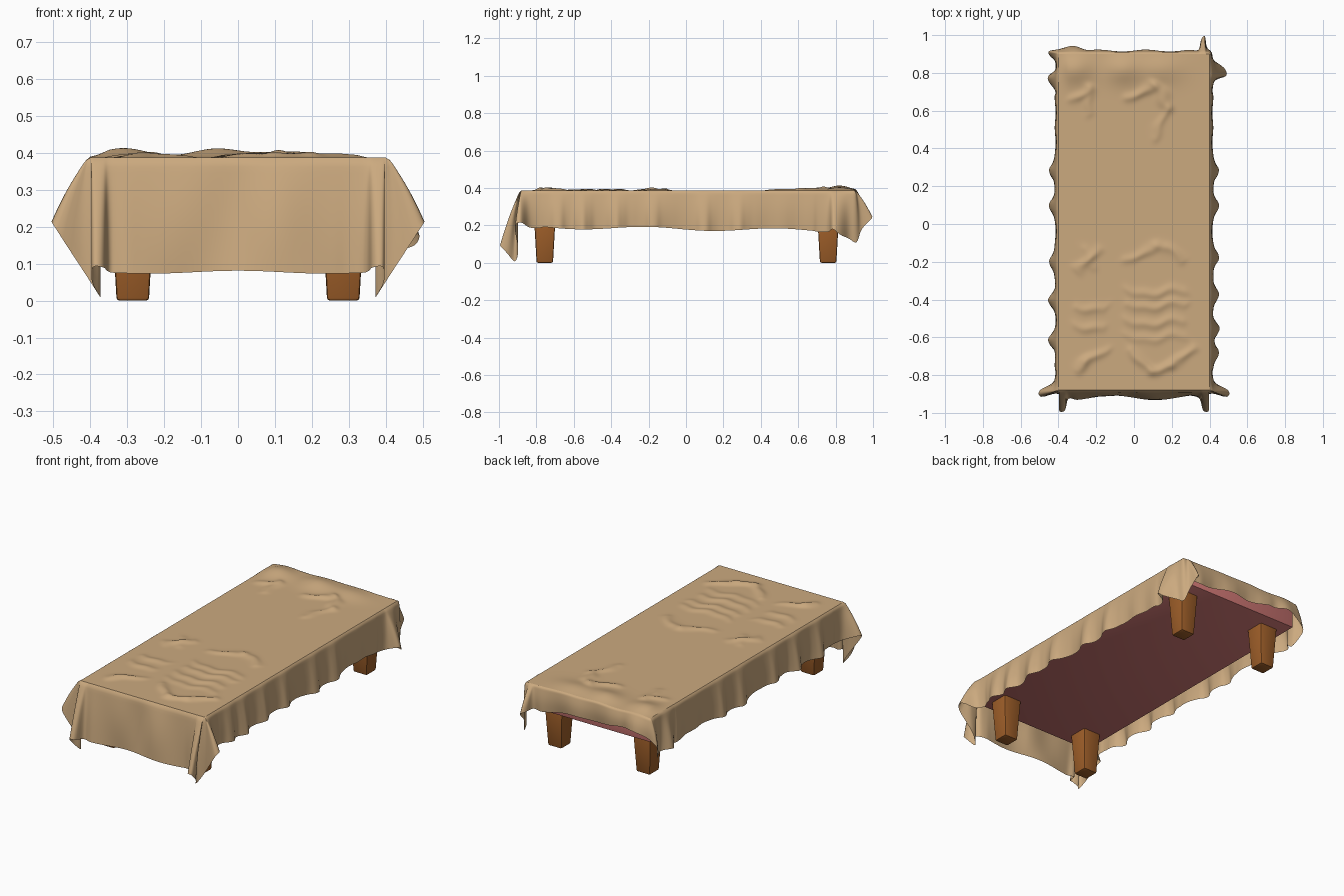
import bpy, bmesh, math
from mathutils import Vector

if "Cube" in bpy.data.objects:
    bpy.data.objects.remove(bpy.data.objects["Cube"])

X, Y0, Y1, TOP = 0.40, -0.88, 0.90, 0.387


def material(name, rgb):
    m = bpy.data.materials.new(name)
    m.diffuse_color = (*rgb, 1)
    m.use_nodes = True
    m.node_tree.nodes["Principled BSDF"].inputs["Base Color"].default_value = m.diffuse_color
    return m


CLOTH = material("tan cloth", (0.60, 0.40, 0.212))
PINK = material("dusty red base", (0.62, 0.185, 0.175))
WOOD = material("brown wood", (0.34, 0.112, 0.022))


def finish(name, bm, mat, angle):
    bmesh.ops.recalc_face_normals(bm, faces=bm.faces)
    me = bpy.data.meshes.new(name)
    bm.to_mesh(me)
    bm.free()
    ob = bpy.data.objects.new(name, me)
    bpy.context.collection.objects.link(ob)
    me.materials.append(mat)
    bpy.ops.object.select_all(action='DESELECT')
    ob.select_set(True)
    bpy.context.view_layer.objects.active = ob
    bpy.ops.object.shade_smooth_by_angle(angle=math.radians(angle))
    return ob


def gauss(d, w):
    return math.exp(-(d / w) ** 2)


# Creases on the cloth top: x1, y1, x2, y2, height
RIDGES = [(-.04, -.2, .11, -.1, .009), (.11, -.1, .26, -.2, .009),
          (-.03, -.36, .26, -.36, .008), (-.04, -.43, .26, -.43, .008),
          (-.03, -.52, .26, -.52, .008), (-.03, -.6, .27, -.6, .006),
          (-.03, -.67, .1, -.765, .012), (.1, -.765, .2, -.765, .012), (.2, -.765, .3, -.66, .012),
          (-.29, -.24, -.2, -.13, .009), (-.27, -.12, -.2, -.22, .007),
          (-.3, -.44, -.16, -.44, .008), (-.3, -.54, -.16, -.54, .008),
          (-.29, -.77, -.25, -.7, .012), (-.25, -.71, -.16, -.67, .010),
          (-.04, .66, .1, .75, .012), (.1, .75, .19, .6, .013), (.19, .6, .1, .47, .008),
          (-.33, .65, -.25, .73, .011), (-.25, .73, -.23, .6, .008)]


def height(x, y):
    z = TOP
    # gentle warp keeps the creases from looking ruled
    wx = x + .012 * math.sin(y * 23 + 1) + .006 * math.sin(y * 51)
    wy = y + .014 * math.sin(x * 21) + .006 * math.sin(x * 47 + 2)
    for x1, y1, x2, y2, h in RIDGES:
        dx, dy = x2 - x1, y2 - y1
        u = ((wx - x1) * dx + (wy - y1) * dy) / (dx * dx + dy * dy)
        t = max(0, min(1, u))
        d = math.hypot(wx - x1 - t * dx, wy - y1 - t * dy)
        z += h * (.65 + .35 * math.sin(math.pi * t)) * gauss(d, .024)
    # rumpled swell at the back end
    back = gauss(y - 0.82, 0.075)
    z += back * (.026 * gauss(x + .31, .09) + .024 * gauss(x + .06, .09) + .017 * gauss(x - .14, .12))
    fade = min(1, max(0, (X - abs(x)) / 0.05))
    return min(.416, TOP + (z - TOP) * (0.3 + 0.7 * fade))


# Hem corners, counter-clockwise: x, y, z
FRONT_LEFT = [(-.412, -.79, .185), (-.43, -.84, .19), (-.50, -.882, .215), (-.49, -.915, .19),
              (-.412, -.897, .07), (-.372, -.915, .008), (-.395, -.955, .05), (-.393, -.992, .09),
              (-.365, -.985, .09), (-.347, -.925, .077)]
BACK_RIGHT = [(.412, .71, .165), (.43, .76, .165), (.488, .785, .18), (.478, .825, .15),
              (.42, .87, .13), (.405, .912, .11), (.385, .94, .18), (.375, .995, .24),
              (.355, .975, .25), (.34, .92, .255)]
BACK_LEFT = [(-.25, .92, .30), (-.32, .943, .305), (-.40, .925, .28), (-.45, .915, .24),
             (-.445, .89, .20), (-.415, .86, .145), (-.412, .82, .17), (-.452, .785, .18),
             (-.452, .755, .175), (-.412, .70, .17)]


def side(y, bumps):
    x = .414 + .004 * math.sin(y * 40) + sum(.04 * gauss(y - b, .045) for b in bumps)
    return x, y, .181 + .009 * math.sin(y * 9 + 3.5) - .012 * y


hem = list(FRONT_LEFT)
for i in range(1, 16):                                   # front
    x = -.347 + .694 * i / 16
    hem.append((x, -.920 - .012 * math.sin(x * 14), .077 + .004 * math.cos(x * 13)))
hem += [(-x, y, z) for x, y, z in reversed(FRONT_LEFT)]
ys = [-.76 + .03 * i for i in range(49)]
hem += [side(y, (.28, .1, -.18, -.37, -.55, -.68)) for y in ys]     # right
hem += BACK_RIGHT
for i in range(1, 12):                                   # back
    x = .34 - .59 * i / 12
    hem.append((x, .915 + .008 * math.sin(x * 25), .255 + .045 * i / 12 + .008 * math.sin(x * 17)))
hem += BACK_LEFT
for y in reversed(ys):                                   # left
    x, y, z = side(y, (.28, .1, -.2, -.4, -.62))
    hem.append((-x, y, z))
hem = [Vector(p) for p in hem]


def smooth_loop(pts, sub):
    out, n = [], len(pts)
    for i in range(n):
        a, b, c, d = (pts[(i + k) % n] for k in (-1, 0, 1, 2))
        for s in range(sub):
            t = s / sub
            out.append(.5 * (2 * b + (c - a) * t + (2 * a - 5 * b + 4 * c - d) * t * t
                             + (3 * b - a - 3 * c + d) * t ** 3))
    return out


# Draped cloth: rumpled top sheet plus hanging skirt
bm = bmesh.new()
NX, NY = 90, 200
grid = []
for j in range(NY + 1):
    y = Y0 + (Y1 - Y0) * j / NY
    row = []
    for i in range(NX + 1):
        x = -X + 2 * X * i / NX
        row.append(bm.verts.new((x, y, height(x, y))))
    grid.append(row)
for j in range(NY):
    for i in range(NX):
        bm.faces.new((grid[j][i], grid[j][i + 1], grid[j + 1][i + 1], grid[j + 1][i]))
ROWS = 14
columns = []
for p in smooth_loop(hem, 4):
    x, y = max(-X, min(X, p.x)), max(Y0, min(Y1, p.y))
    top = Vector((x, y, height(x, y)))
    out = Vector((p.x - x, p.y - y, 0))
    out = out.normalized() if out.length > 1e-5 else out
    col = []
    for r in range(ROWS + 1):
        t = (r / ROWS) ** 1.3
        v = top.lerp(p, t) + out * .008 * (1 - t) * min(1, t * 25)
        v += out * .006 * math.sin(math.pi * t)
        if y == Y0:                                      # broad swags on the front drop
            v.y += .008 * math.sin(math.pi * t) * math.sin(x * 24 + 2) * max(0, 1 - abs(x) / .38)
        col.append(bm.verts.new(v))
    columns.append(col)
for k, a in enumerate(columns):
    b = columns[(k + 1) % len(columns)]
    for r in range(ROWS):
        bm.faces.new((a[r], a[r + 1], b[r + 1], b[r]))
bmesh.ops.remove_doubles(bm, verts=bm.verts, dist=0.0003)
finish("draped_cloth", bm, CLOTH, 75)


def block(name, centre, half, z0, z1, taper, bevel, mat):
    bm = bmesh.new()
    bmesh.ops.create_cube(bm, size=2)
    for v in bm.verts:
        s = 1 if v.co.z > 0 else taper
        v.co = (centre[0] + v.co.x * half[0] * s, centre[1] + v.co.y * half[1] * s,
                z1 if v.co.z > 0 else z0)
    bmesh.ops.bevel(bm, geom=bm.edges[:], offset=bevel, segments=2, profile=0.5, affect='EDGES')
    finish(name, bm, mat, 40)


# Upholstered slab under the cloth
block("padded_base", (0, .01), (.395, .882), .243, .382, 1, .005, PINK)
# Four tapered feet
for fb, y in (("front", -.755), ("back", .76)):
    for lr, x in (("left", -.285), ("right", .285)):
        block(f"{fb}_{lr}_leg", (x, y), (.058, .058), 0, .25, .755, .008, WOOD)
